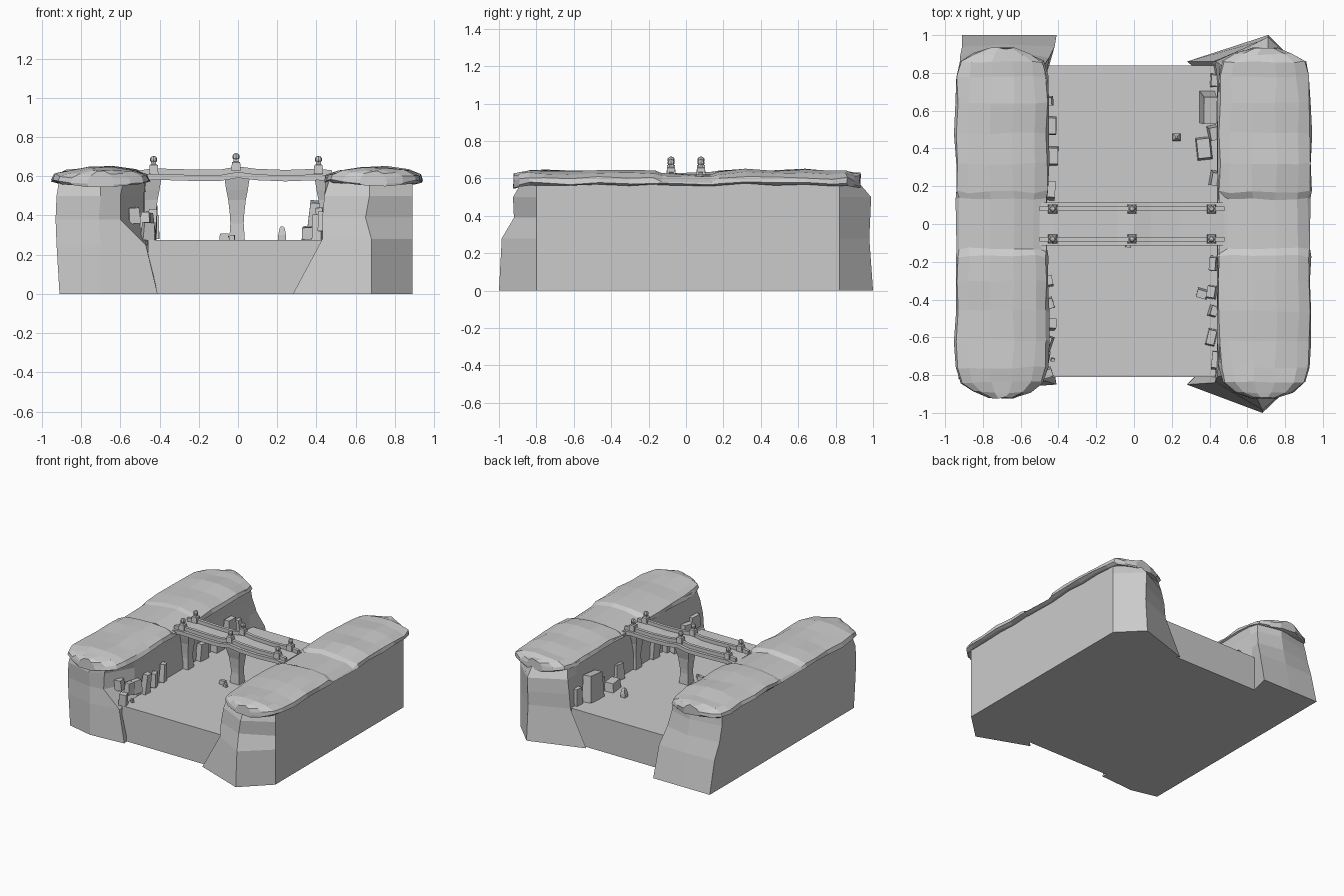
import bpy, bmesh, math, random
from mathutils import Matrix, Euler

random.seed(4)


def finish(name, bm):
    bmesh.ops.recalc_face_normals(bm, faces=bm.faces)
    me = bpy.data.meshes.new(name)
    bm.to_mesh(me)
    bm.free()
    ob = bpy.data.objects.new(name, me)
    bpy.context.collection.objects.link(ob)
    return ob


def loft(name, rings):
    """Skin equal-length rings of 3D points and cap both ends."""
    bm = bmesh.new()
    vs = [[bm.verts.new(p) for p in r] for r in rings]
    n = len(rings[0])
    for a, b in zip(vs, vs[1:]):
        for i in range(n):
            j = (i + 1) % n
            bm.faces.new((a[i], a[j], b[j], b[i]))
    bm.faces.new(vs[0])
    bm.faces.new(vs[-1])
    return finish(name, bm)


def box(name, x0, x1, y0, y1, z0, z1):
    return loft(name, [[(x0, y0, z), (x1, y0, z), (x1, y1, z), (x0, y1, z)] for z in (z0, z1)])


def pillar(name, cx, cy, levels):
    """Square stack: levels are (z, half width x, half width y)."""
    return loft(name, [[(cx + sx * wx, cy + sy * wy, z)
                        for sx, sy in ((-1, -1), (1, -1), (1, 1), (-1, 1))]
                       for z, wx, wy in levels])


# river bed
box("river_bed", -0.46, 0.44, -0.81, 0.84, 0, 0.275)

# cliff bodies: plan outline at each height
left = {
    0.00: [(-.91, -.82), (-.70, -.87), (-.41, -.85), (-.45, -.62), (-.46, .80), (-.41, 1.0), (-.66, 1.0), (-.91, 1.0)],
    0.25: [(-.925, -.82), (-.70, -.87), (-.47, -.83), (-.46, -.62), (-.46, .80), (-.42, .94), (-.66, .95), (-.91, .94)],
    0.38: [(-.93, -.82), (-.71, -.86), (-.60, -.84), (-.48, -.62), (-.46, .80), (-.45, .88), (-.66, .92), (-.92, .89)],
    0.50: [(-.925, -.82), (-.70, -.88), (-.60, -.83), (-.48, -.62), (-.465, .78), (-.47, .85), (-.66, .90), (-.92, .86)],
    0.595: [(-.91, -.79), (-.70, -.87), (-.58, -.83), (-.47, -.66), (-.46, .76), (-.48, .84), (-.66, .90), (-.91, .84)],
}
right = {
    0.00: [(.89, -.80), (.68, -1.0), (.28, -.85), (.43, -.70), (.43, .74), (.28, .86), (.71, 1.0), (.89, .82)],
    0.28: [(.89, -.80), (.68, -.985), (.43, -.84), (.44, -.70), (.44, .74), (.42, .86), (.71, .98), (.89, .82)],
    0.39: [(.89, -.80), (.65, -.92), (.43, -.83), (.44, -.70), (.44, .74), (.43, .86), (.71, .985), (.89, .82)],
    0.50: [(.89, -.80), (.67, -.925), (.44, -.81), (.45, -.70), (.45, .74), (.45, .85), (.71, .99), (.89, .82)],
    0.595: [(.89, -.80), (.67, -.87), (.47, -.80), (.45, -.70), (.45, .74), (.47, .83), (.71, .91), (.89, .82)],
}
for name, levels in (("left_cliff", left), ("right_cliff", right)):
    loft(name, [[(x, y, z) for x, y in pts] for z, pts in levels.items()])

# grassy caps with rounded ends and a shallow road dip
stations = [(-.92, .28), (-.89, .62), (-.84, .88), (-.76, .97), (-.62, 1), (-.46, 1), (-.3, 1), (-.16, 1), (-.12, .98),
            (.12, .98), (.16, 1), (.32, 1), (.48, 1), (.64, 1), (.78, .98), (.86, .9), (.90, .62), (.93, .28)]
profile = [(-.90, .567), (-1, .578), (-.96, .605), (-.72, .625), (-.25, .640),
           (.25, .643), (.72, .628), (.96, .603), (1, .575), (.90, .565)]
for name, cx, hw in (("left_grass", -.70, .247), ("right_grass", .69, .247)):
    rings = []
    for y, s in stations:
        dip = .017 if abs(y) < .14 else 0
        end = .022 * (1 - s)
        wave = random.uniform(-.006, .006)
        ring = []
        for k, (u, z) in enumerate(profile):
            top = 2 <= k <= 7
            bend = .025 * math.cos(u * 3) if abs(y) < .2 else 0
            ring.append((cx + u * hw * s + random.uniform(-.007, .007) * (s > .9),
                         y + math.copysign(bend, y) * .6 + random.uniform(-.006, .006),
                         z - end + wave - (dip if top else 0) + random.uniform(-.005, .005)))
        rings.append(ring)
    loft(name, rings)

# bridge deck and side curbs, swept along x with a slight hump
deck = [(-.50, .602), (-.43, .612), (-.22, .606), (-.09, .606), (0, .622), (.09, .610), (.24, .604), (.41, .610), (.48, .602)]


def sweep(name, y0, y1, low, high):
    loft(name, [[(x, y0, z + low), (x, y1, z + low), (x, y1, z + high), (x, y0, z + high)] for x, z in deck])


sweep("bridge_deck", -.115, .115, -.03, 0)
for s, side in ((-1, "front"), (1, "back")):
    sweep(side + "_curb", s * .08 - .012, s * .08 + .012, -.005, .028)
    # bridge posts with round finials
    for x in (-.43, -.01, .41):
        z = .626 if x == -.01 else .612
        pillar(side + "_post", x, s * .08,
               [(z, .024, .024), (z + .045, .021, .021), (z + .05, .012, .012), (z + .064, .012, .012)])
        bpy.ops.mesh.primitive_uv_sphere_add(segments=8, ring_count=5, radius=.019, location=(x, s * .08, z + .073))
        bpy.context.object.name = side + "_finial"

# bridge supports: central pier and piers against each wall
pier = [(.27, .040, .038), (.36, .034, .032), (.40, .036, .034), (.48, .045, .042), (.53, .055, .055), (.59, .064, .068)]
pillar("centre_pier", -.005, 0, pier)
for x in (-.455, .455):
    pillar("wall_pier", x, 0, pier)

# rocks: x, y, centre z, size x, size y, size z
rocks = [
    (.395, .61, .37, .08, .17, .20), (.37, .40, .31, .08, .12, .07), (.425, .76, .34, .04, .07, .13),
    (.42, .48, .33, .05, .08, .10), (.425, .24, .34, .04, .08, .12),
    (.36, -.37, .31, .06, .05, .06), (.41, -.36, .33, .05, .07, .10), (.42, -.21, .36, .04, .08, .16),
    (.42, -.46, .33, .04, .06, .11), (.41, -.60, .34, .05, .09, .13), (.43, -.72, .37, .04, .10, .10),
    (-.435, .52, .42, .05, .10, .10), (-.43, .36, .34, .06, .10, .12), (-.44, .18, .34, .05, .10, .13),
    (-.45, .65, .37, .04, .05, .08), (-.45, -.30, .35, .04, .06, .14), (-.445, -.42, .34, .04, .06, .11),
    (-.44, -.53, .35, .05, .06, .16), (-.46, -.63, .36, .05, .08, .10), (-.47, -.70, .37, .05, .06, .09),
    (-.53, -.74, .40, .06, .06, .08), (-.46, -.79, .32, .06, .05, .09), (-.43, -.72, .29, .02, .02, .03),
    (-.07, -.09, .29, .05, .03, .035), (-.03, -.115, .285, .03, .02, .03),
]
for x, y, z, sx, sy, sz in rocks:
    bm = bmesh.new()
    bmesh.ops.create_cube(bm, size=1)
    for v in bm.verts:
        t = .85 if v.co.z > 0 else 1
        v.co = (v.co.x * sx * t, v.co.y * sy * t, v.co.z * sz)
    rot = Euler((random.uniform(-.1, .1), random.uniform(-.1, .1), random.uniform(-.35, .35) if sy < .15 else 0))
    bmesh.ops.transform(bm, matrix=Matrix.Translation((x, y, z)) @ rot.to_matrix().to_4x4(), verts=bm.verts)
    finish("rock", bm)

# upright stone in the river
pillar("standing_stone", .225, .46, [(.27, .02, .02), (.30, .02, .02), (.335, .013, .013), (.345, .006, .006)])
